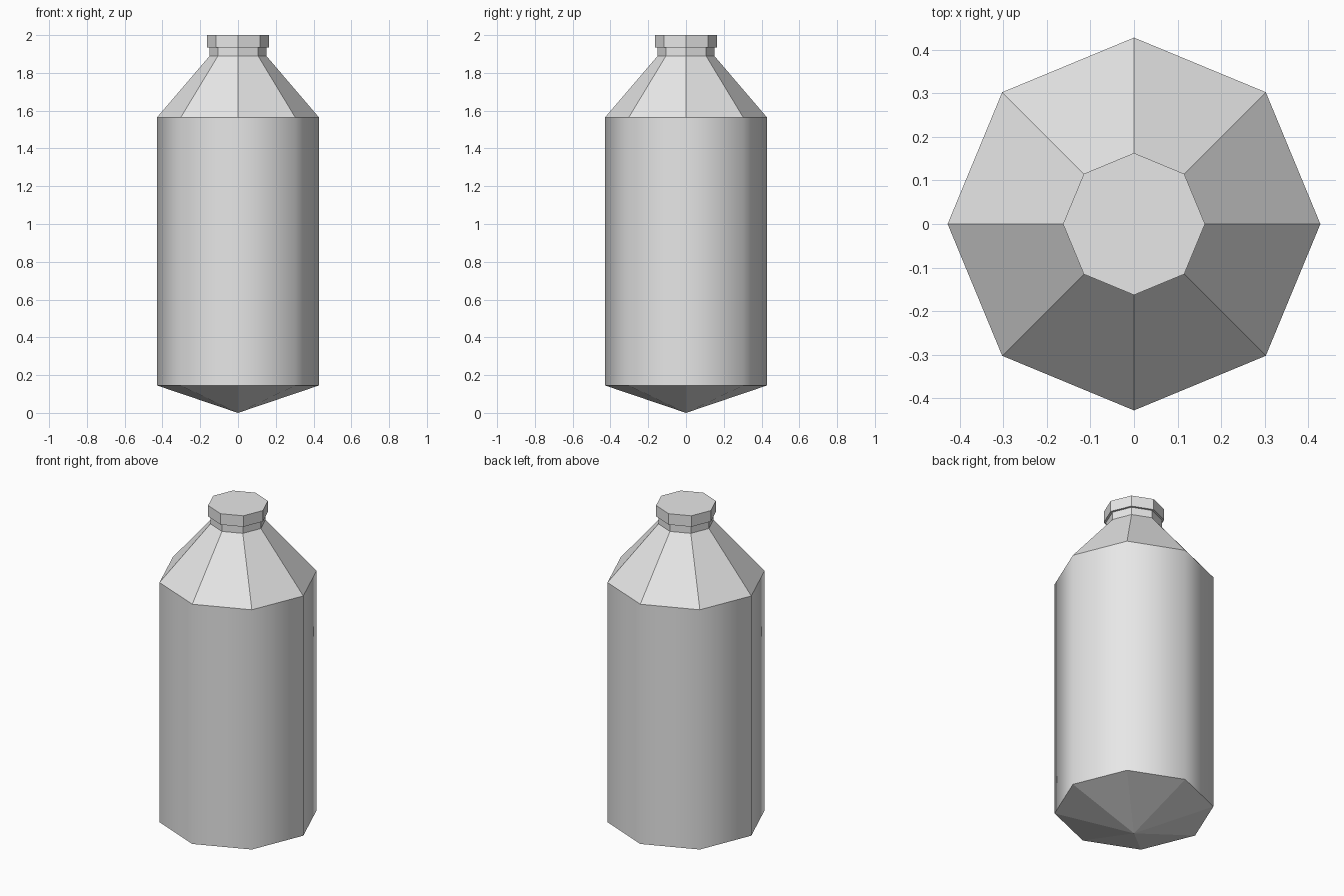
import bpy, bmesh, math

SIDES = 8

cube = bpy.data.objects.get("Cube")
if cube:
    bpy.data.objects.remove(cube, do_unlink=True)

grey = bpy.data.materials.new("light_grey")
grey.use_nodes = True
grey.diffuse_color = (0.8, 0.8, 0.8, 1)
grey.node_tree.nodes["Principled BSDF"].inputs["Base Color"].default_value = grey.diffuse_color


def lathe(name, profile, smooth_bands=()):
    """Turn a (radius, height) profile into an eight-sided shell; radius 0 makes a tip."""
    bm = bmesh.new()
    rings = []
    for r, z in profile:
        count = SIDES if r else 1
        angles = [math.tau * i / SIDES for i in range(count)]
        rings.append([bm.verts.new((r * math.cos(a), r * math.sin(a), z)) for a in angles])
    for band, (low, high) in enumerate(zip(rings, rings[1:])):
        for i in range(SIDES):
            j = (i + 1) % SIDES
            if len(low) == 1:
                face = bm.faces.new((low[0], high[j], high[i]))
            else:
                face = bm.faces.new((low[i], low[j], high[j], high[i]))
            face.smooth = band in smooth_bands
    # Sharp creases around every ring
    for edge in bm.edges:
        a, b = edge.verts
        if abs(a.co.z - b.co.z) < 0.001:
            edge.smooth = False
    return bm, rings, name


def finish(bm, name):
    mesh = bpy.data.meshes.new(name)
    bm.to_mesh(mesh)
    bm.free()
    mesh.materials.append(grey)
    obj = bpy.data.objects.new(name, mesh)
    bpy.context.collection.objects.link(obj)
    return obj


# Bottle: pointed base, smooth wall, faceted shoulder and neck
bm, rings, name = lathe("bottle_body", [
    (0, 0), (0.428, 0.145), (0.428, 1.565), (0.15, 1.89), (0.15, 1.935)],
    smooth_bands=(1,))
finish(bm, name)

# Cap: overhanging rim, side wall and closed flat top
bm, rings, name = lathe("cap", [(0.15, 1.935), (0.163, 1.935), (0.163, 2.0)])
bm.faces.new(rings[-1])
finish(bm, name)
